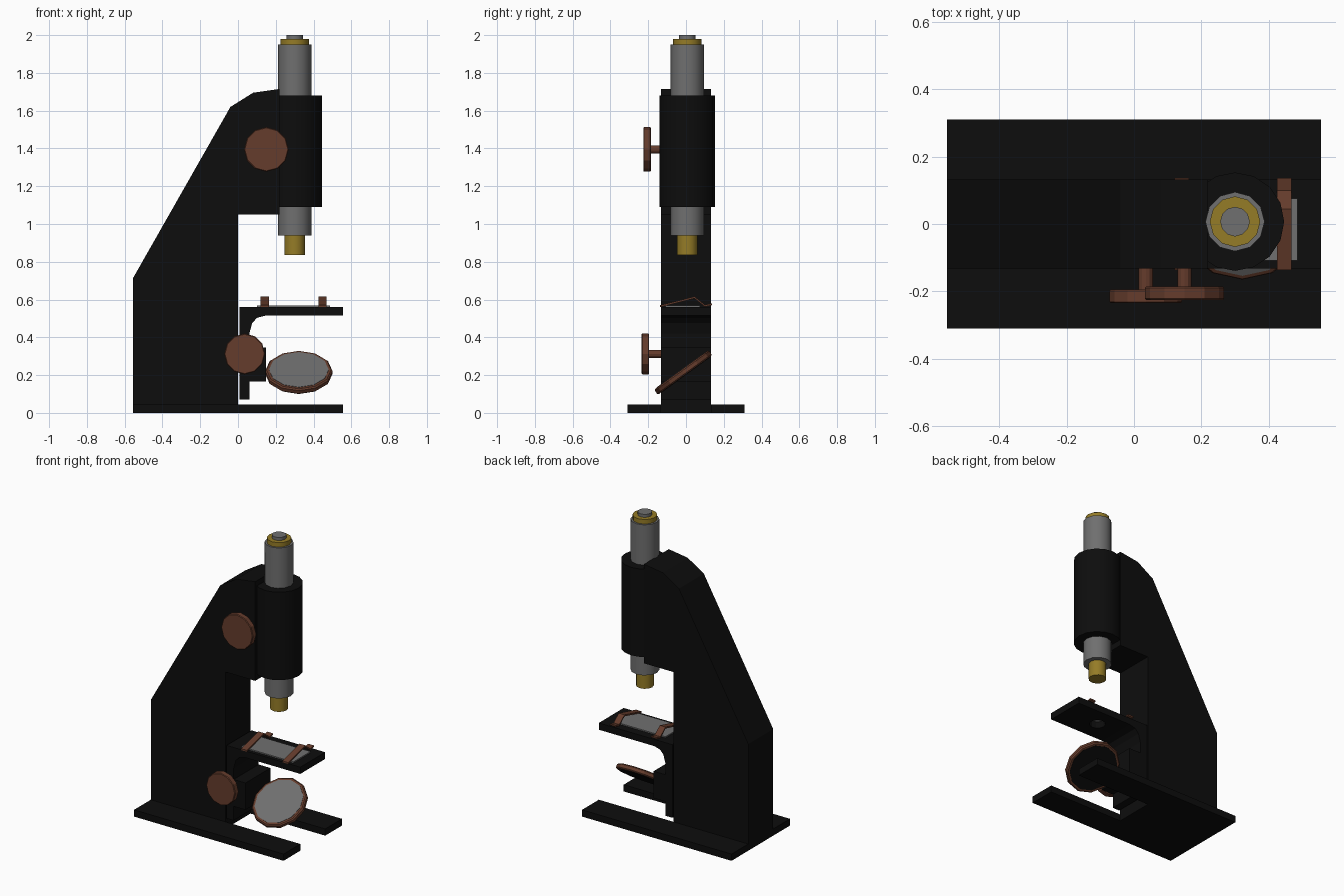
import bpy, bmesh, math
from mathutils import Matrix, Vector

if "Cube" in bpy.data.objects:
    bpy.data.objects.remove(bpy.data.objects["Cube"])


def material(name, rgb):
    m = bpy.data.materials.new(name)
    m.diffuse_color = (*rgb, 1)
    m.use_nodes = True
    m.node_tree.nodes["Principled BSDF"].inputs["Base Color"].default_value = m.diffuse_color
    return m


BLACK = material("black_enamel", (0.004, 0.004, 0.004))
COPPER = material("copper", (0.13, 0.045, 0.025))
BRASS = material("brass", (0.30, 0.20, 0.02))
GREY = material("steel_grey", (0.16, 0.16, 0.16))


def add(name, bm, mat):
    bmesh.ops.recalc_face_normals(bm, faces=bm.faces)
    me = bpy.data.meshes.new(name)
    bm.to_mesh(me)
    bm.free()
    ob = bpy.data.objects.new(name, me)
    bpy.context.collection.objects.link(ob)
    me.materials.append(mat)
    return ob


def prism(name, pts, axis, lo, hi, mat):
    """Extrude a 2D profile along axis: 'x' (y,z), 'y' (x,z) or 'z' (x,y)."""
    place = {"x": lambda a, b: (lo, a, b), "y": lambda a, b: (a, lo, b),
             "z": lambda a, b: (a, b, lo)}[axis]
    bm = bmesh.new()
    face = bm.faces.new([bm.verts.new(place(a, b)) for a, b in pts])
    ext = bmesh.ops.extrude_face_region(bm, geom=[face])
    step = Vector([(hi - lo) * (axis == k) for k in "xyz"])
    bmesh.ops.translate(bm, vec=step, verts=[v for v in ext["geom"] if isinstance(v, bmesh.types.BMVert)])
    return add(name, bm, mat)


def cylinder(name, centre, r, depth, mat, tilt=0.0, sides=12, smooth=False, bevel=0.0):
    """Cylinder along z, tilted about x."""
    bm = bmesh.new()
    bmesh.ops.create_cone(bm, cap_ends=True, segments=sides, radius1=r, radius2=r, depth=depth)
    if bevel:
        rims = [e for e in bm.edges if abs(e.verts[0].co.z - e.verts[1].co.z) < 1e-5]
        bmesh.ops.bevel(bm, geom=rims, offset=bevel, segments=1, affect='EDGES')
    bm.transform(Matrix.Translation(centre) @ Matrix.Rotation(tilt, 4, 'X'))
    ob = add(name, bm, mat)
    if smooth:
        bpy.ops.object.select_all(action='DESELECT')
        ob.select_set(True)
        bpy.context.view_layer.objects.active = ob
        bpy.ops.object.shade_smooth_by_angle(angle=math.radians(40))
    return ob


W = 0.132   # half width of the arm and stage

# forked foot, slot open towards +x
prism("base", [(-.555, -.31), (.555, -.31), (.555, -W), (0, -W), (0, W), (.555, W), (.555, .31), (-.555, .31)],
      "z", 0, .045, BLACK)

# upright arm
prism("arm", [(-.555, .045), (0, .045), (0, 1.05), (.22, 1.05), (.22, 1.715), (.08, 1.695), (-.04, 1.62), (-.555, .715)],
      "y", -W, W, BLACK)

# optical tube, stacked along one axis
for name, r, lo, hi, mat, sides in [
        ("tube_sleeve", .146, 1.09, 1.68, BLACK, 16),
        ("body_tube", .088, .94, 1.95, GREY, 12),
        ("objective", .055, .835, .945, BRASS, 12),
        ("eyepiece_collar", .075, 1.945, 1.98, BRASS, 12),
        ("eyepiece_lens", .044, 1.975, 2.0, GREY, 12)]:
    cylinder(name, (.30, .007, (lo + hi) / 2), r, hi - lo, mat, sides=sides, smooth=True)

# stage: post, curved bracket and plate in one profile
stage = prism("stage", [(.008, .07), (.06, .07), (.06, .42), (.075, .475), (.1, .503), (.145, .515),
                        (.555, .515), (.555, .56), (.008, .56)], "y", -W, W, BLACK)

# light hole through the stage plate
cutter = cylinder("hole_cutter", (.30, .007, .54), .05, .2, BLACK)
mod = stage.modifiers.new("light_hole", 'BOOLEAN')
mod.operation, mod.solver, mod.object = 'DIFFERENCE', 'EXACT', cutter
bpy.context.view_layer.objects.active = stage
bpy.ops.object.modifier_apply(modifier=mod.name)
bpy.data.objects.remove(cutter)

# mirror mount block
prism("mirror_block", [(.058, .165), (.148, .165), (.148, .345), (.058, .345)], "y", -W, W, BLACK)

# specimen slide and the two bent clips
prism("slide", [(.10, -.108), (.486, -.108), (.486, .075), (.10, .075)], "z", .559, .568, GREY)
bend = [(-.137, .560), (.045, .606), (.10, .562), (.137, .570)]
clip = bend + [(y, z + .010) for y, z in reversed(bend)]
for side, x in (("left", .12), ("right", .425)):
    prism(f"{side}_clip", clip, "x", x, x + .043, COPPER)

# focus knobs with shafts
for part, x, z, r, y in (("coarse", .15, 1.395, .118, -.206), ("stage", .035, .312, .108, -.215)):
    cylinder(f"{part}_knob", (x, y, z), r, .040, COPPER, tilt=math.pi / 2, bevel=.004)
    cylinder(f"{part}_knob_shaft", (x, (y - .12) / 2, z), .021, -.12 - y, COPPER, tilt=math.pi / 2)

# tilted mirror: rim, glass and dark back
tilt = math.radians(36)
c, n = Vector((.322, -.015, .214)), Vector((0, -math.sin(tilt), math.cos(tilt)))
cylinder("mirror_rim", c, .178, .034, COPPER, tilt=tilt, bevel=.007)
cylinder("mirror_glass", c + n * .0165, .158, .005, GREY, tilt=tilt)
cylinder("mirror_back", c - n * .0165, .158, .005, BLACK, tilt=tilt)
